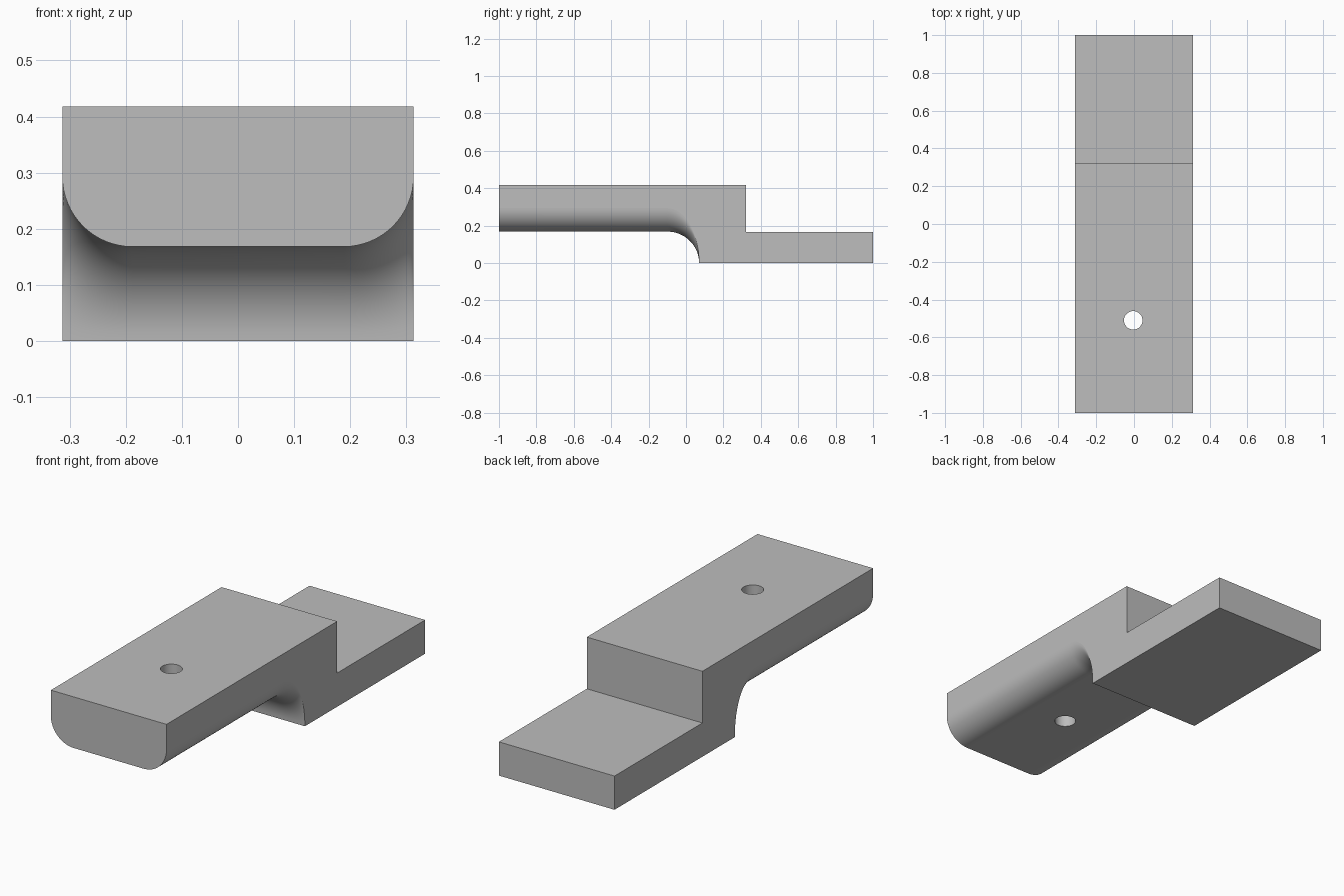
import bpy, bmesh
from math import sin, cos, pi

cube = bpy.data.objects.get("Cube")
if cube:
    bpy.data.objects.remove(cube, do_unlink=True)

W, TOP, ARM, FOOT = 0.313, 0.418, 0.168, 0.165   # half width and heights
FRONT, BACK, STEP = -1.0, 1.0, 0.32
FILLET, COVE, COVE_Y = 0.125, 0.17, -0.10
N = 16

grey = bpy.data.materials.new("plain grey")
grey.use_nodes = True
colour = (0.51, 0.51, 0.51, 1)
grey.diffuse_color = colour
grey.node_tree.nodes["Principled BSDF"].inputs["Base Color"].default_value = colour

# Underside section: flat in the middle, rounded up at both sides
right = [(W - FILLET + FILLET * sin(a), ARM + FILLET * (1 - cos(a)))
         for a in (i * pi / 2 / N for i in range(N + 1))]
section = [(-x, h) for x, h in reversed(right)] + right

# Stations along the arm, then down the cove while the rounding tapers out
stations = [(FRONT, 1)] + [(COVE_Y + COVE * sin(t), cos(t))
                           for t in (i * pi / 2 / N for i in range(N))]
stations.append((COVE_Y + COVE, 0))

bm = bmesh.new()
rows = [[bm.verts.new((x, y, h * s)) for x, h in section] for y, s in stations]
for a, b in zip(rows, rows[1:]):
    for i in range(len(section) - 1):
        bm.faces.new((a[i], b[i], b[i + 1], a[i + 1])).smooth = True

# Stepped outline on each side, from the foot round to the front of the arm
outline = [(BACK, 0), (BACK, FOOT), (STEP, FOOT), (STEP, TOP), (FRONT, TOP)]
left_side, right_side = [[bm.verts.new((x, y, z)) for y, z in outline] for x in (-W, W)]
for i in range(len(outline) - 1):
    bm.faces.new((left_side[i], left_side[i + 1], right_side[i + 1], right_side[i]))
bm.faces.new(rows[-1] + [right_side[0], left_side[0]])
bm.faces.new(rows[0] + [right_side[-1], left_side[-1]])
bm.faces.new([r[0] for r in rows] + left_side)
bm.faces.new([r[-1] for r in rows] + right_side)
bmesh.ops.recalc_face_normals(bm, faces=bm.faces[:])
for f in bm.faces:
    if f.normal.z < -0.999:
        f.smooth = False

mesh = bpy.data.meshes.new("stepped_bracket")
bm.to_mesh(mesh)
bm.free()
mesh.materials.append(grey)
bracket = bpy.data.objects.new("stepped_bracket", mesh)
bpy.context.collection.objects.link(bracket)

# Round hole through the arm
bpy.ops.mesh.primitive_cylinder_add(vertices=48, radius=0.049, depth=1, location=(-0.004, -0.51, 0.3))
cutter = bpy.context.object
cutter.name = "hole_cutter"
cutter.hide_render = True
cutter.data.materials.append(grey)
for p in cutter.data.polygons:
    p.use_smooth = abs(p.normal.z) < 0.5

hole = bracket.modifiers.new("hole", "BOOLEAN")
hole.operation = "DIFFERENCE"
hole.solver = "EXACT"
hole.object = cutter
bpy.context.view_layer.objects.active = bracket
bpy.ops.object.modifier_apply(modifier=hole.name)
bpy.data.objects.remove(cutter, do_unlink=True)
